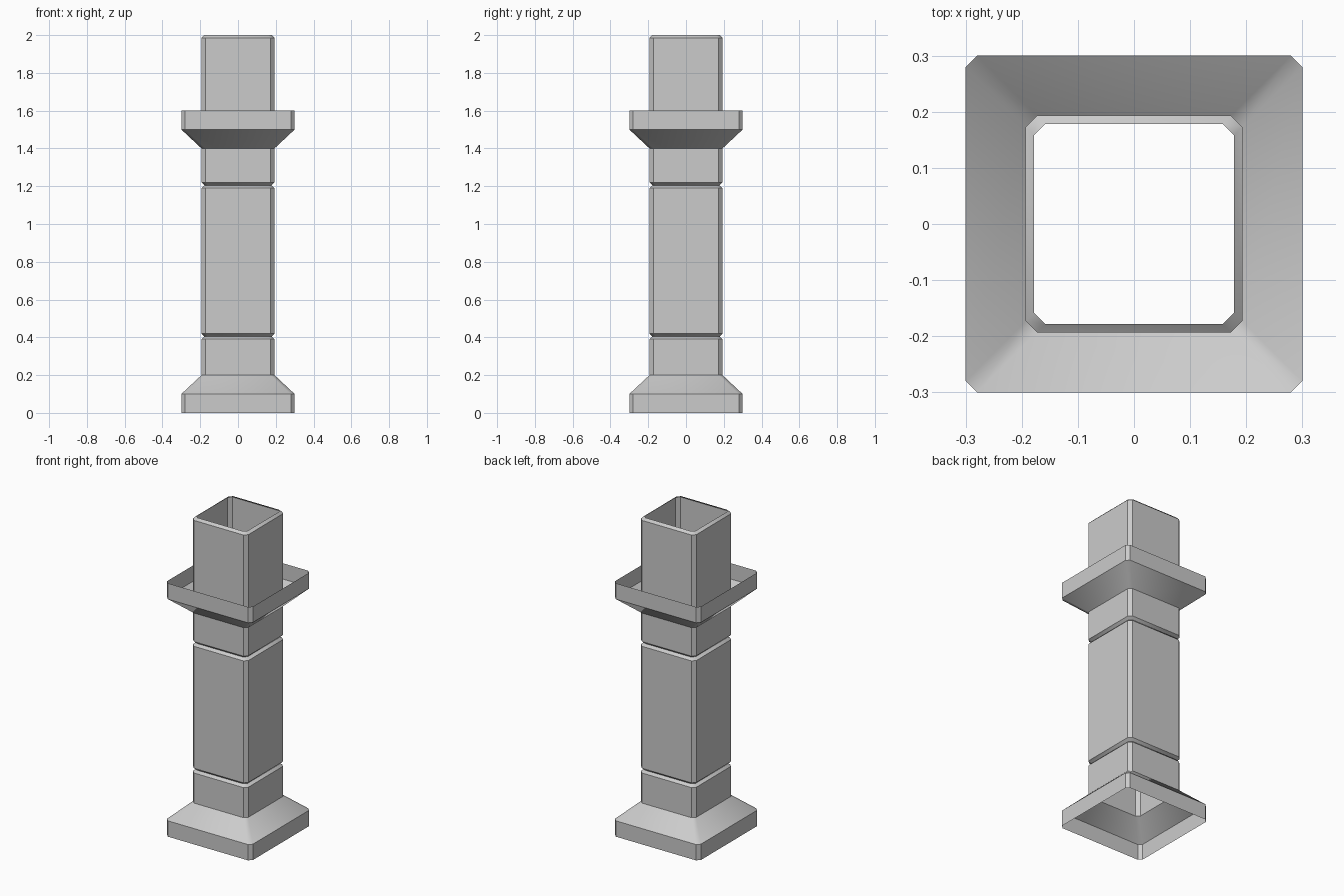
import bpy, bmesh, math

if "Cube" in bpy.data.objects:
    bpy.data.objects.remove(bpy.data.objects["Cube"])

CUT = 0.02  # corner chamfer shared by every cross-section


def ring(bm, r, z):
    """Square outline with chamfered corners at height z."""
    c = r - CUT
    pts = [(r, -c), (r, c), (c, r), (-c, r), (-r, c), (-r, -c), (-c, -r), (c, -r)]
    return [bm.verts.new((x, y, z)) for x, y in pts]


def shell(name, profile):
    """Open-ended shell lofted through (half width, height) stations."""
    bm = bmesh.new()
    rings = [ring(bm, r, z) for r, z in profile]
    for a, b in zip(rings, rings[1:]):
        for i in range(8):
            j = (i + 1) % 8
            bm.faces.new((a[i], a[j], b[j], b[i]))
    mesh = bpy.data.meshes.new(name)
    bm.to_mesh(mesh)
    bm.free()
    ob = bpy.data.objects.new(name, mesh)
    bpy.context.collection.objects.link(ob)
    bpy.ops.object.select_all(action='DESELECT')
    ob.select_set(True)
    bpy.context.view_layer.objects.active = ob
    bpy.ops.object.shade_smooth_by_angle(angle=math.radians(35))
    return ob


W, N, F = 0.193, 0.178, 0.30  # shaft, groove and flange half widths

# Flared foot, open underneath
shell("base", [(F, 0), (F, 0.1), (W, 0.2)])

# Hollow shaft with two V grooves and a bevelled open rim
shaft = [(W, 0.2)]
for z in (0.405, 1.205):
    shaft += [(W, z - 0.015), (N, z), (W, z + 0.015)]
shaft += [(W, 1.4), (W, 1.985), (N, 2.0)]
shell("shaft", shaft)

# Flared collar, open on top
shell("collar", [(W, 1.4), (F, 1.5), (F, 1.6)])
